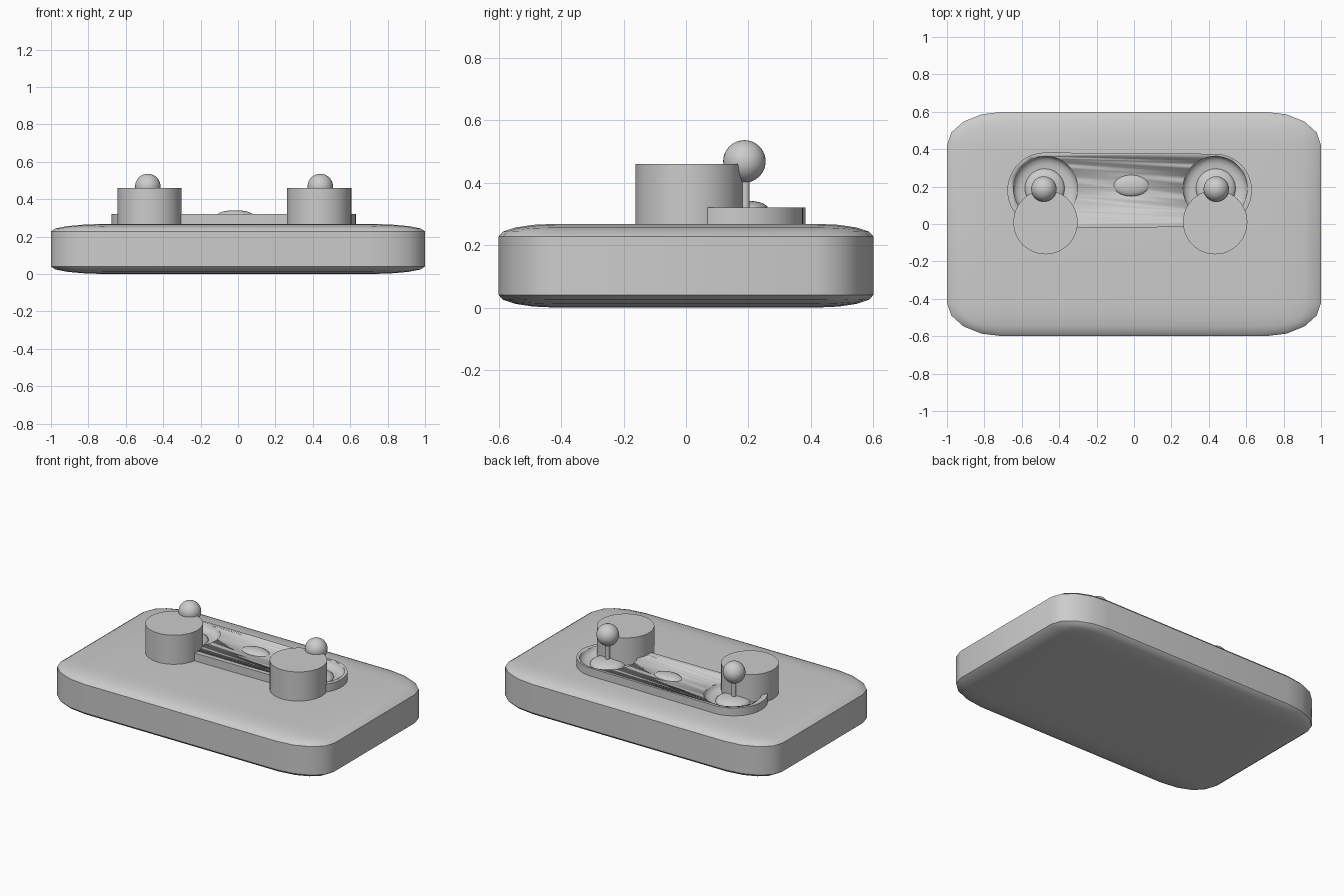
import bpy, bmesh, math
from mathutils import Matrix, Vector

if "Cube" in bpy.data.objects:
    bpy.data.objects.remove(bpy.data.objects["Cube"])

grey = bpy.data.materials.new("plain_grey")
grey.diffuse_color = (0.604, 0.604, 0.604, 1)
grey.use_nodes = True
grey.node_tree.nodes["Principled BSDF"].inputs["Base Color"].default_value = grey.diffuse_color


def finish(name, bm, loc=(0, 0, 0), angle=30):
    me = bpy.data.meshes.new(name)
    bm.to_mesh(me)
    bm.free()
    me.materials.append(grey)
    ob = bpy.data.objects.new(name, me)
    ob.location = loc
    bpy.context.collection.objects.link(ob)
    bpy.ops.object.select_all(action='DESELECT')
    ob.select_set(True)
    bpy.context.view_layer.objects.active = ob
    bpy.ops.object.shade_smooth_by_angle(angle=math.radians(angle))
    return ob


def lathe(name, profile, loc, n=48):
    """Revolve (radius, z) points about the vertical axis."""
    bm = bmesh.new()
    rings = [[bm.verts.new((r * math.cos(2 * math.pi * j / n),
                            r * math.sin(2 * math.pi * j / n), z))
              for j in range(n)] for r, z in profile]
    for a, b in zip(rings, rings[1:]):
        for j in range(n):
            k = (j + 1) % n
            bm.faces.new((a[j], a[k], b[k], b[j]))
    bmesh.ops.remove_doubles(bm, verts=bm.verts, dist=1e-5)
    return finish(name, bm, loc)


def ball(name, loc, size, u=32, v=20):
    bm = bmesh.new()
    bmesh.ops.create_uvsphere(bm, u_segments=u, v_segments=v, radius=1)
    bmesh.ops.scale(bm, vec=Vector(size), verts=bm.verts)
    return finish(name, bm, loc)


# Main body: rounded cube flattened into a slab
bm = bmesh.new()
bmesh.ops.create_cube(bm, size=2)
bmesh.ops.bevel(bm, geom=bm.edges[:], offset=0.3, segments=4,
                profile=0.5, affect='EDGES')
bmesh.ops.scale(bm, vec=Vector((1, 0.6, 0.134)), verts=bm.verts)
finish("body", bm, (0, 0, 0.134))

# Raised control plate with rounded ends
outline = []
for cx, cy, r, start in ((-0.475, 0.18, 0.202, 90), (0.435, 0.18, 0.195, -90)):
    for i in range(25):
        a = math.radians(start + 180 * i / 24)
        outline.append((cx + r * math.cos(a), cy + r * math.sin(a)))
bm = bmesh.new()
base = bm.faces.new([bm.verts.new((x, y, 0.255)) for x, y in outline])
ext = bmesh.ops.extrude_face_region(bm, geom=[base], use_keep_orig=True)
top = [v for v in ext["geom"] if isinstance(v, bmesh.types.BMVert)]
bmesh.ops.translate(bm, vec=(0, 0, 0.065), verts=top)
bmesh.ops.recalc_face_normals(bm, faces=bm.faces)
plate = finish("control_plate", bm)

for side, hx, sx in (("left", -0.473, -0.482), ("right", 0.434, 0.44)):
    # Round opening in the plate
    cutter = lathe(side + "_hole_cutter",
                   [(0, 0.2), (0.172, 0.2), (0.172, 0.4), (0, 0.4)],
                   (hx, 0.19, 0))
    cutter.hide_render = True
    cutter.hide_viewport = True
    cut = plate.modifiers.new(side + "_hole", 'BOOLEAN')
    cut.operation = 'DIFFERENCE'
    cut.solver = 'EXACT'
    cut.object = cutter

    # Concave socket and the dome the stick stands on
    lathe(side + "_socket",
          [(0.173, 0.318), (0.168, 0.302), (0.155, 0.289), (0.132, 0.281),
           (0.1, 0.279)], (hx, 0.19, 0))
    dome = [(0.106 * math.cos(math.radians(a)),
             0.279 + 0.034 * math.sin(math.radians(a)))
            for a in range(0, 91, 15)]
    lathe(side + "_stick_dome", dome, ((hx + sx) / 2, 0.19, 0))

    # Stick and ball knob
    lathe(side + "_stick", [(0, 0.29), (0.014, 0.29), (0.014, 0.44), (0, 0.44)],
          (sx, 0.19, 0), 20)
    ball(side + "_stick_knob", (sx, 0.187, 0.468), (0.068, 0.068, 0.068))

    # Tall drum in front of the stick
    lathe(side + "_drum", [(0, 0.25), (0.172, 0.25), (0.172, 0.46), (0, 0.46)],
          (hx, 0.01, 0))

# Oval button in the middle of the plate
ball("oval_button", (-0.015, 0.205, 0.315), (0.095, 0.058, 0.026))
